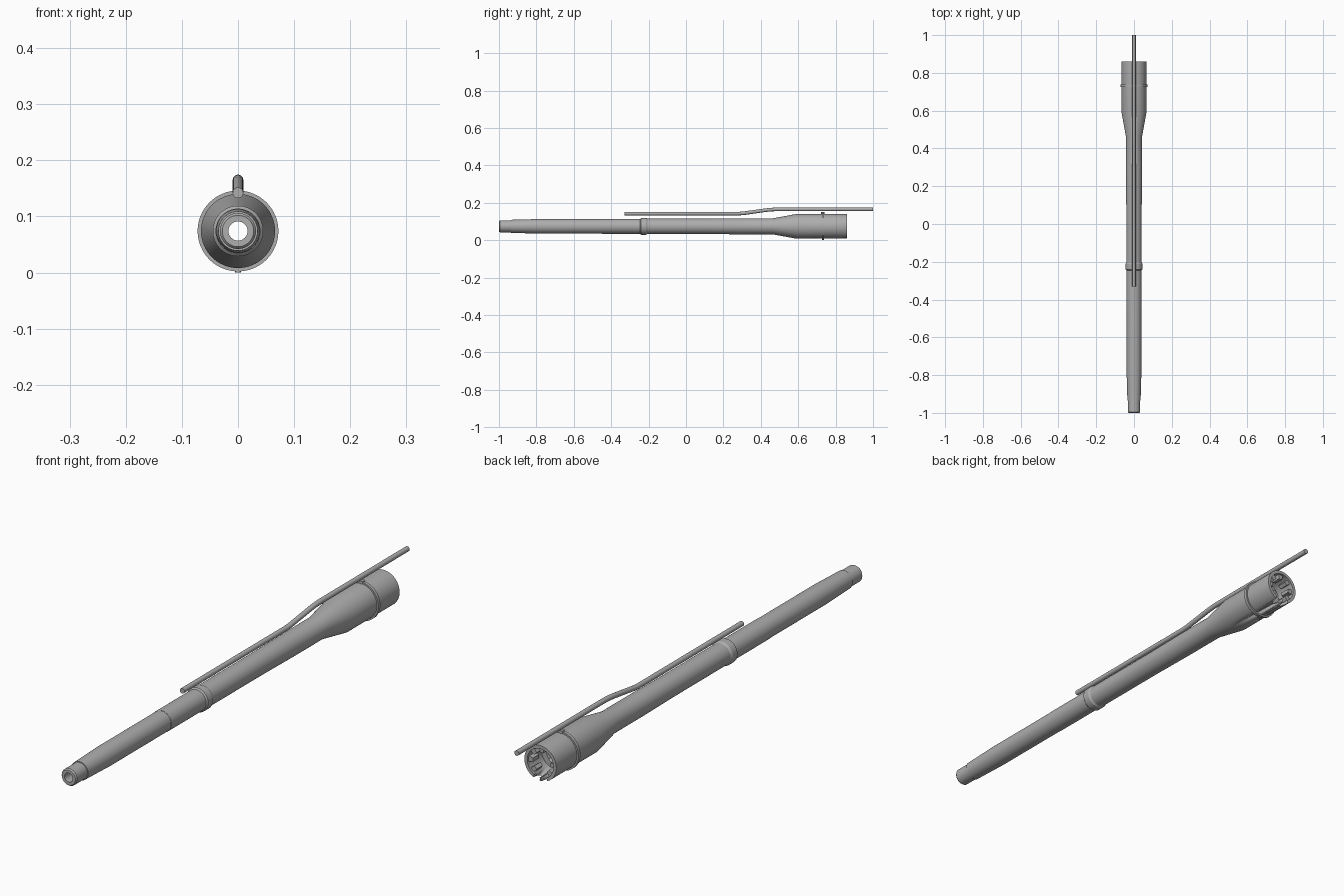
import bpy, bmesh, math
from mathutils import Vector, Matrix

if "Cube" in bpy.data.objects:
    bpy.data.objects.remove(bpy.data.objects["Cube"])

AXIS_Z = 0.074
SEG = 64

steel = bpy.data.materials.new("plain grey steel")
steel.use_nodes = True
steel.diffuse_color = (0.42, 0.42, 0.42, 1)
steel.node_tree.nodes["Principled BSDF"].inputs["Base Color"].default_value = (0.42, 0.42, 0.42, 1)


def finish(bm, name, angle=25):
    bmesh.ops.recalc_face_normals(bm, faces=bm.faces)
    mesh = bpy.data.meshes.new(name)
    bm.to_mesh(mesh)
    bm.free()
    ob = bpy.data.objects.new(name, mesh)
    bpy.context.collection.objects.link(ob)
    mesh.materials.append(steel)
    bpy.ops.object.select_all(action="DESELECT")
    ob.select_set(True)
    bpy.context.view_layer.objects.active = ob
    bpy.ops.object.shade_smooth_by_angle(angle=math.radians(angle))
    return ob


def lathe(name, profile):
    """Turn a closed (y, radius) outline around the long axis."""
    bm = bmesh.new()
    rings = []
    for y, r in profile:
        angles = [2 * math.pi * i / SEG for i in range(SEG)]
        rings.append([bm.verts.new((r * math.sin(a), y, AXIS_Z + r * math.cos(a))) for a in angles])
    for a, b in zip(rings, rings[1:] + rings[:1]):
        for i in range(SEG):
            j = (i + 1) % SEG
            bm.faces.new((a[i], a[j], b[j], b[i]))
    return finish(bm, name)


def rod(name, start, end, radius):
    start, end = Vector(start), Vector(end)
    axis = end - start
    bm = bmesh.new()
    turn = Vector((0, 0, 1)).rotation_difference(axis).to_matrix().to_4x4()
    bmesh.ops.create_cone(bm, cap_ends=True, segments=24, radius1=radius, radius2=radius,
                          depth=axis.length,
                          matrix=Matrix.Translation((start + end) / 2) @ turn)
    return finish(bm, name)


# Long turned tube: outer steps front to back, then the stepped bore
tube = lathe("main_tube", [
    (-1, 0.017), (-1, 0.028), (-0.995, 0.032), (-0.935, 0.032),
    (-0.935, 0.035), (-0.84, 0.0375), (-0.8, 0.039), (-0.45, 0.039),
    (-0.45, 0.04), (-0.245, 0.04), (-0.24, 0.045), (-0.213, 0.045),
    (-0.205, 0.041), (0.1, 0.041), (0.3, 0.043), (0.465, 0.043),
    (0.59, 0.066), (0.86, 0.066),
    (0.86, 0.054), (0.775, 0.054), (0.775, 0.034), (0.755, 0.02), (0.6, 0.017),
])

# Twin angled ramps cut into the lower lip of the rear socket
for x in (-0.015, 0.015):
    cutter = rod("ramp_cutter", (x, 0.78, 0.037), (x, 0.91, 0.002), 0.013)
    cutter.hide_render = True
    mod = tube.modifiers.new("ramp", "BOOLEAN")
    mod.operation = "DIFFERENCE"
    mod.solver = "EXACT"
    mod.object = cutter
    bpy.context.view_layer.objects.active = tube
    bpy.ops.object.modifier_apply(modifier=mod.name)
    bpy.data.objects.remove(cutter)

# Thin collar around the rear section
lathe("rear_collar", [(0.726, 0.064), (0.726, 0.072), (0.738, 0.072), (0.738, 0.064)])

# Inward teeth of the rear socket, with a gap at the bottom
for k in range(7):
    angle = math.radians(45 * (k - 3))
    bm = bmesh.new()
    shape = [(-0.007, 0.036), (0.007, 0.036), (0.01, 0.056), (-0.01, 0.056)]
    front = [bm.verts.new((x, 0.815, r)) for x, r in shape]
    bm.faces.new(front)
    out = bmesh.ops.extrude_face_region(bm, geom=bm.faces[:])
    moved = [v for v in out["geom"] if isinstance(v, bmesh.types.BMVert)]
    bmesh.ops.translate(bm, verts=moved, vec=(0, 0.037, 0))
    bmesh.ops.transform(bm, verts=bm.verts,
                        matrix=Matrix.Translation((0, 0, AXIS_Z)) @ Matrix.Rotation(angle, 4, "Y"))
    finish(bm, f"socket_tooth_{k + 1}")

# Locating pin on top and small stud beneath the collar
rod("top_pin", (0, 0.732, 0.13), (0, 0.732, 0.15), 0.009)
rod("bottom_stud", (0, 0.732, 0), (0, 0.732, 0.015), 0.005)

# Slim pipe above, with a gentle double bend
path = [(-0.33, 0.142), (0.28, 0.142), (0.305, 0.1435), (0.33, 0.147),
        (0.43, 0.161), (0.46, 0.1638), (0.49, 0.165), (1, 0.165)]
bm = bmesh.new()
N = 20
rings = []
for i, (y, z) in enumerate(path):
    before, after = path[max(i - 1, 0)], path[min(i + 1, len(path) - 1)]
    t = Vector((0, after[0] - before[0], after[1] - before[1])).normalized()
    up = Vector((0, -t.z, t.y))
    ring = []
    for k in range(N):
        a = 2 * math.pi * k / N
        offset = 0.0095 * (Vector((1, 0, 0)) * math.cos(a) + up * math.sin(a))
        ring.append(bm.verts.new(Vector((0, y, z)) + offset))
    rings.append(ring)
for a, b in zip(rings, rings[1:]):
    for k in range(N):
        j = (k + 1) % N
        bm.faces.new((a[k], a[j], b[j], b[k]))
bm.faces.new(rings[0])
bm.faces.new(rings[-1])
finish(bm, "upper_pipe", 40)
